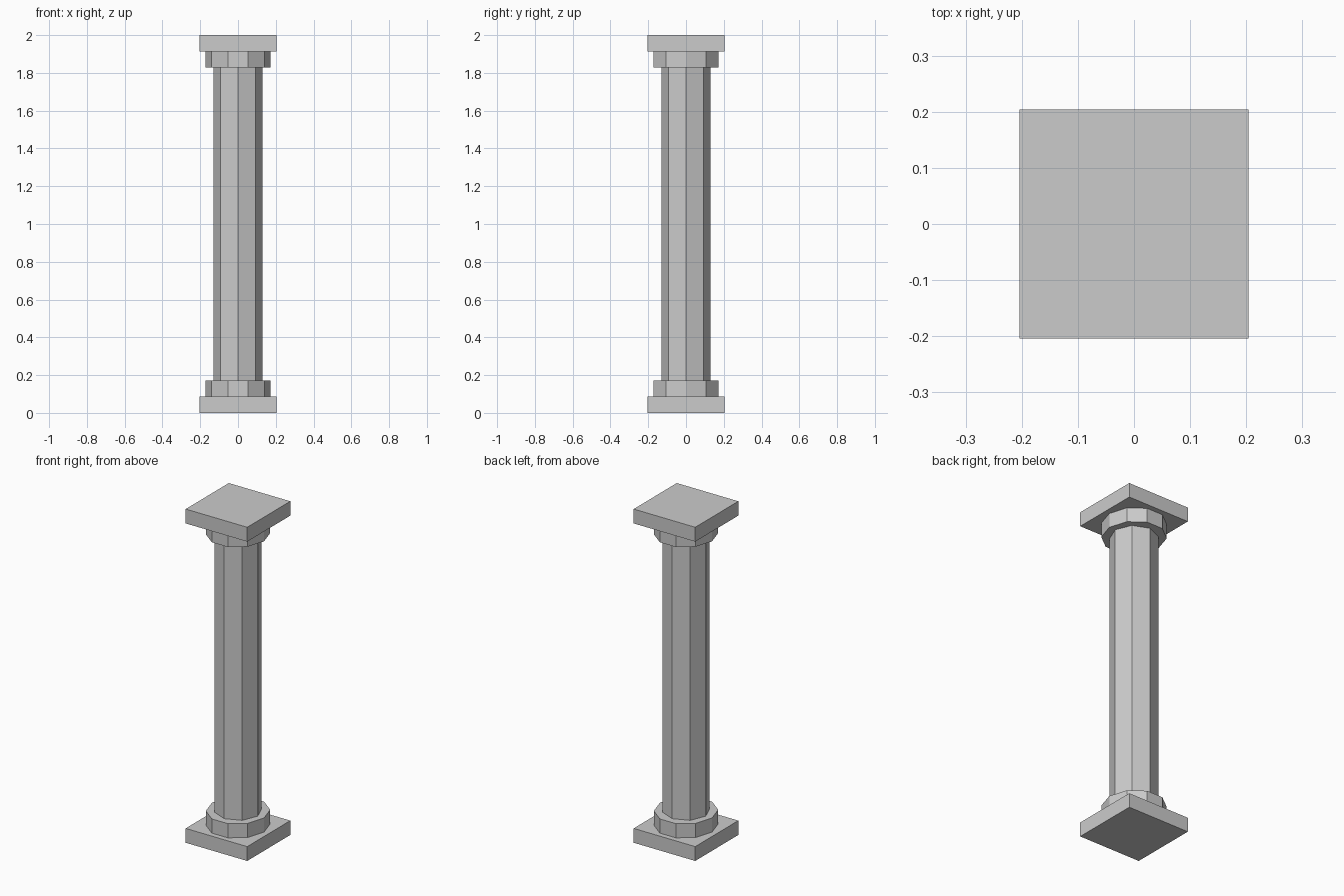
import bpy

if "Cube" in bpy.data.objects:
    bpy.data.objects.remove(bpy.data.objects["Cube"])


def prism(name, sides, rx, ry, z0, z1):
    """Upright prism with a vertex on +x."""
    bpy.ops.mesh.primitive_cylinder_add(
        vertices=sides, radius=1, depth=1, location=(0, 0, (z0 + z1) / 2),
        rotation=(0, 0, 1.5707963))
    ob = bpy.context.object
    ob.name = name
    bpy.ops.object.transform_apply(location=False, rotation=True, scale=False)
    ob.scale = (rx, ry, z1 - z0)
    bpy.ops.object.transform_apply(location=False, rotation=False, scale=True)


def slab(name, half, z0, z1):
    bpy.ops.mesh.primitive_cube_add(size=1, location=(0, 0, (z0 + z1) / 2))
    ob = bpy.context.object
    ob.name = name
    ob.scale = (half * 2, half * 2, z1 - z0)
    bpy.ops.object.transform_apply(location=False, rotation=False, scale=True)


H = 2.0
SLAB, RING = 0.086, 0.171   # top heights of the base slab and base ring

# Square slabs at both ends
slab("base_slab", 0.204, 0, SLAB)
slab("top_slab", 0.204, H - SLAB, H)

# Ten-sided rings, slightly stretched in y
prism("base_ring", 10, 0.172, 0.181, SLAB, RING)
prism("top_ring", 10, 0.172, 0.181, H - RING, H - SLAB)

# Eight-sided shaft
prism("shaft", 8, 0.131, 0.131, RING, H - RING)
